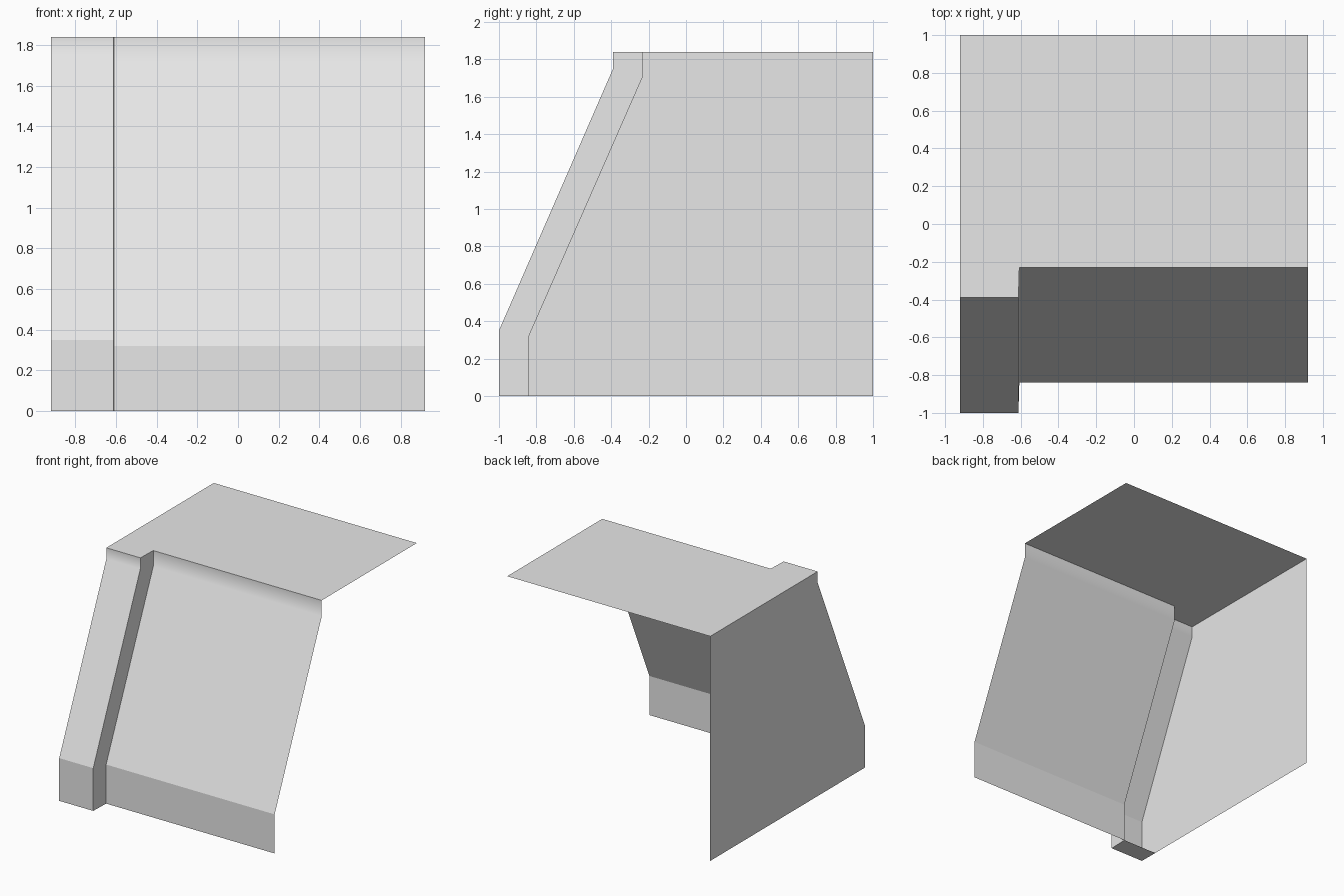
import bpy
import bmesh

cube = bpy.data.objects.get("Cube")
if cube:
    bpy.data.objects.remove(cube, do_unlink=True)

GREY = (0.8, 0.8, 0.8, 1.0)
material = bpy.data.materials.new("light grey")
material.use_nodes = True
material.diffuse_color = GREY
material.node_tree.nodes["Principled BSDF"].inputs["Base Color"].default_value = GREY

# Overall extents and the step between the raised column and the main panel
SIDE, BACK, TOP = 0.92, 1.0, 1.84
STEP_OUT, STEP_IN = -0.612, -0.607

# Front profiles as (y, z), from the top down
column = [(-0.39, TOP), (-0.39, 1.75), (-1.0, 0.35), (-1.0, 0.0)]
panel = [(-0.23, TOP), (-0.23, 1.71), (-0.84, 0.32), (-0.84, 0.0)]


def finish(name, bm):
    mesh = bpy.data.meshes.new(name)
    bm.to_mesh(mesh)
    bm.free()
    mesh.materials.append(material)
    obj = bpy.data.objects.new(name, mesh)
    bpy.context.collection.objects.link(obj)
    return obj


def sheet(name, points):
    """One flat polygon."""
    bm = bmesh.new()
    bm.faces.new([bm.verts.new(p) for p in points])
    return finish(name, bm)


def strip(name, left, x_left, right, x_right):
    """Folded sheet between two profiles: soft upper fold, crisp lower fold."""
    bm = bmesh.new()
    a = [bm.verts.new((x_left, y, z)) for y, z in left]
    b = [bm.verts.new((x_right, y, z)) for y, z in right]
    for i in range(len(a) - 1):
        face = bm.faces.new((a[i + 1], b[i + 1], b[i], a[i]))
        face.smooth = True
    bm.edges.get((a[2], b[2])).smooth = False
    obj = finish(name, bm)
    normals = obj.modifiers.new("weighted normals", 'WEIGHTED_NORMAL')
    normals.weight = 100
    normals.keep_sharp = True
    return obj


# Folded front sheets and the riser joining them
strip("column_front", column, -SIDE, column, STEP_OUT)
strip("column_riser", column, STEP_OUT, panel, STEP_IN)
strip("main_front", panel, STEP_IN, panel, SIDE)

# Single closed side wall
wall = [(BACK, 0.0)] + column[::-1] + [(BACK, TOP)]
sheet("side_wall", [(-SIDE, y, z) for y, z in wall])

# Top sheet following the stepped front edge
y_column, y_panel = column[0][0], panel[0][0]
outline = [(-SIDE, y_column), (STEP_OUT, y_column), (STEP_IN, y_panel),
           (SIDE, y_panel), (SIDE, BACK), (-SIDE, BACK)]
sheet("top_sheet", [(x, y, TOP) for x, y in outline])

# Small cap under the foot of the column
y_front, y_rear = column[-1][0], panel[-1][0]
foot = [(-SIDE, y_front), (-SIDE, y_rear), (STEP_IN, y_rear), (STEP_OUT, y_front)]
sheet("column_foot", [(x, y, 0.0) for x, y in foot])
